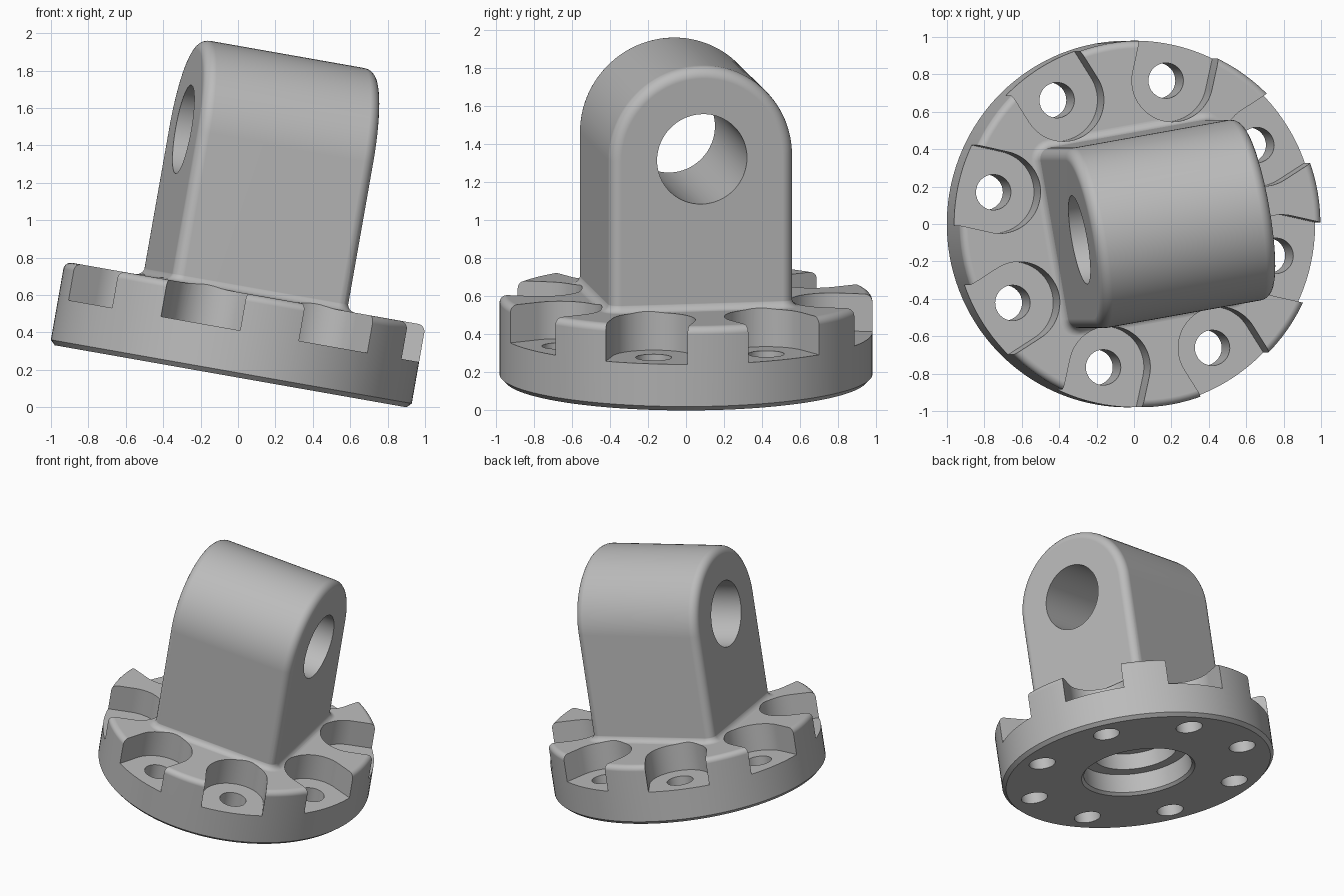
import bpy, bmesh, math
from mathutils import Matrix, Vector

if "Cube" in bpy.data.objects:
    bpy.data.objects.remove(bpy.data.objects["Cube"], do_unlink=True)

# Main dimensions
FLANGE_R, FLANGE_T = 0.98, 0.45
LUG_L, LUG_W, EDGE_R = 0.485, 0.49, 0.06      # half length, half width, edge fillet
PIN_Z, PIN_R = 1.257, 0.24
BOLT_CIRCLE, BOLT_R, POCKET_W, POCKET_Z = 0.785, 0.095, 0.22, 0.25

grey = bpy.data.materials.new("machined_grey")
grey.use_nodes = True
grey.diffuse_color = (0.5, 0.5, 0.5, 1)
grey.node_tree.nodes["Principled BSDF"].inputs["Base Color"].default_value = (0.5, 0.5, 0.5, 1)


def arc(cx, cy, r, a0, a1, n):
    """Points on an arc, angles in degrees."""
    steps = [math.radians(a0 + (a1 - a0) * i / n) for i in range(n + 1)]
    return [(cx + r * math.cos(a), cy + r * math.sin(a)) for a in steps]


def loft(bm, rings):
    """Skin a stack of closed rings and cap both ends."""
    loops = [[bm.verts.new(p) for p in ring] for ring in rings]
    for a, b in zip(loops, loops[1:]):
        for i in range(len(a)):
            j = (i + 1) % len(a)
            bm.faces.new((a[i], a[j], b[j], b[i]))
    bm.faces.new(loops[0][::-1])
    bm.faces.new(loops[-1])


def lathe(bm, profile, sides, x=0, y=0):
    """Revolve an (r, z) profile about a vertical axis."""
    loft(bm, [[(px, py, z) for px, py in arc(x, y, r, 0, 360, sides)[:-1]]
              for r, z in profile])


def make(name, bm):
    bmesh.ops.recalc_face_normals(bm, faces=bm.faces)
    mesh = bpy.data.meshes.new(name)
    bm.to_mesh(mesh)
    bm.free()
    mesh.materials.append(grey)
    obj = bpy.data.objects.new(name, mesh)
    bpy.context.collection.objects.link(obj)
    return obj


# Round flange with a bottom chamfer and rounded top rim
bm = bmesh.new()
lathe(bm, [(0.955, 0), (FLANGE_R, 0.025)]
      + arc(FLANGE_R - 0.04, FLANGE_T - 0.04, 0.04, 0, 90, 6), 128)
body = make("flanged_lug", bm)

# Arched lug, lofted along x with filleted end edges
fillet = arc(0, 0, EDGE_R, 0, 90, 6)
stations = [(-LUG_L + EDGE_R - c, EDGE_R - s) for c, s in fillet]
stations += [(-x, inset) for x, inset in reversed(stations)]
bm = bmesh.new()
rings = []
for x, inset in stations:
    w = LUG_W - inset
    outline = [(w, 0.36)] + arc(0, PIN_Z, w, 0, 180, 48) + [(-w, 0.36)]
    rings.append([(x, y, z) for y, z in outline])
loft(bm, rings)
lug = make("lug", bm)

# Concave fillet where the lug meets the flange
bm = bmesh.new()
rings = []
FIL = 0.045
for grow, z in [(FIL, 0.40)] + [(FIL - c - 0.001, FLANGE_T + FIL - s)
                                for c, s in arc(0, 0, FIL, 90, 0, 6)]:
    cx, cy, ring = LUG_L - EDGE_R, LUG_W - EDGE_R, []
    for q, (sx, sy) in enumerate([(1, 1), (-1, 1), (-1, -1), (1, -1)]):
        ring += [(x, y, z) for x, y in
                 arc(sx * cx, sy * cy, EDGE_R + grow, 90 * q, 90 * q + 90, 6)]
    rings.append(ring)
loft(bm, rings)
root_fillet = make("root_fillet", bm)

# Bolt pockets open to the rim, and bolt holes
pockets, holes = bmesh.new(), bmesh.new()
slot = [(1.2, POCKET_W)] + arc(BOLT_CIRCLE, 0, POCKET_W, 90, 270, 32) + [(1.2, -POCKET_W)]
for k in range(8):
    turn = Matrix.Rotation(math.radians(22.5 + 45 * k), 3, 'Z')
    loft(pockets, [[turn @ Vector((x, y, z)) for x, y in slot] for z in (POCKET_Z, 0.65)])
    c = turn @ Vector((BOLT_CIRCLE, 0, 0))
    lathe(holes, [(BOLT_R, -0.1), (BOLT_R, 0.4)], 32, c.x, c.y)
pockets = make("pocket_cutter", pockets)
holes = make("bolt_hole_cutter", holes)

# Pin hole through the lug
bm = bmesh.new()
loft(bm, [[(x, y, z) for y, z in arc(0, PIN_Z, PIN_R, 0, 360, 64)[:-1]] for x in (-1, 1)])
pin = make("pin_hole_cutter", bm)

# Stepped blind bore in the underside
bm = bmesh.new()
lathe(bm, [(0.43, -0.02), (0.39, 0.02), (0.39, 0.16), (0.30, 0.16), (0.30, 0.28)], 64)
bore = make("bore_cutter", bm)

# Combine and cut
bpy.context.view_layer.objects.active = body
for tool, op in [(lug, 'UNION'), (root_fillet, 'UNION'), (pockets, 'DIFFERENCE'),
                 (holes, 'DIFFERENCE'), (pin, 'DIFFERENCE'), (bore, 'DIFFERENCE')]:
    tool.hide_render = True
    mod = body.modifiers.new(tool.name, 'BOOLEAN')
    mod.operation, mod.solver, mod.object = op, 'EXACT', tool
    bpy.ops.object.modifier_apply(modifier=mod.name)
    bpy.data.objects.remove(tool, do_unlink=True)

# Smooth shading with crisp machined edges
for o in bpy.context.selected_objects:
    o.select_set(False)
body.select_set(True)
bpy.ops.object.shade_smooth_by_angle(angle=math.radians(30))
weighted = body.modifiers.new("weighted_normals", 'WEIGHTED_NORMAL')
weighted.keep_sharp = True

# Tilted resting pose
body.matrix_world = (Matrix.Translation((-0.04, 0, 0.166))
                     @ Matrix.Rotation(math.radians(10), 4, 'Y')
                     @ Matrix.Rotation(math.radians(10), 4, 'Z'))
